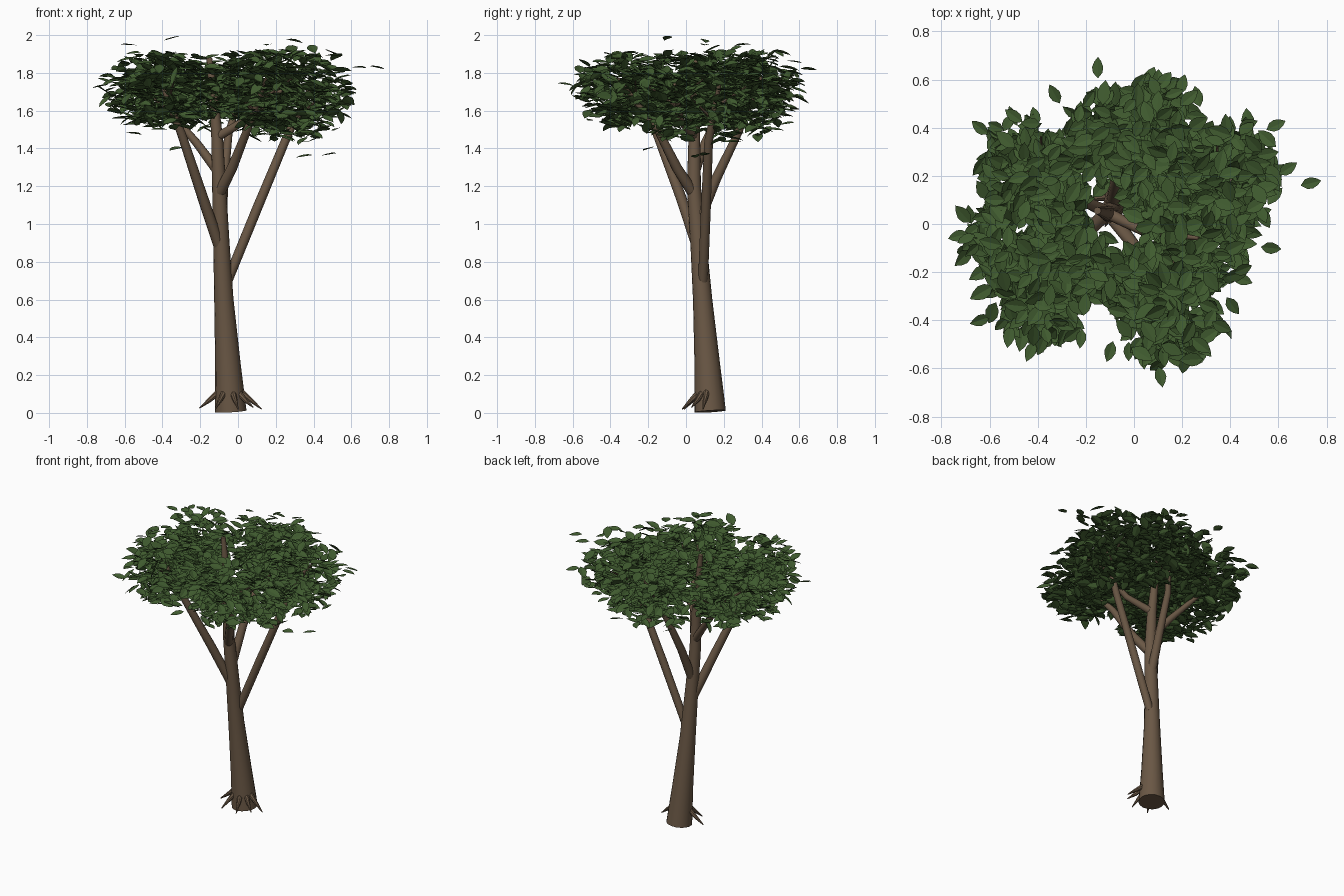
import bpy, bmesh, math, random
from mathutils import Vector, Matrix

random.seed(11)


def material(name, rgb):
    m = bpy.data.materials.new(name)
    m.diffuse_color = (*rgb, 1)
    return m


BARK = material("brown bark", (0.145, 0.097, 0.060))
LEAF = material("leaf green", (0.050, 0.103, 0.028))


def make_object(name, bm, mat, smooth):
    me = bpy.data.meshes.new(name)
    bm.to_mesh(me)
    bm.free()
    for p in me.polygons:
        p.use_smooth = smooth
    ob = bpy.data.objects.new(name, me)
    me.materials.append(mat)
    bpy.context.collection.objects.link(ob)
    if smooth:
        bpy.ops.object.select_all(action='DESELECT')
        ob.select_set(True)
        bpy.context.view_layer.objects.active = ob
        bpy.ops.object.shade_smooth_by_angle(angle=math.radians(40))
    return ob


def tube(name, path, sides=12):
    """Tapered limb through (x, y, z, radius) points."""
    bm = bmesh.new()
    pts = [Vector(p[:3]) for p in path]
    rings = []
    for i, p in enumerate(pts):
        d = pts[min(i + 1, len(pts) - 1)] - pts[max(i - 1, 0)]
        q = Vector((0, 0, 1)).rotation_difference(d)
        rings.append([bm.verts.new(p + q @ Vector((math.cos(a), math.sin(a), 0)) * path[i][3])
                      for a in (2 * math.pi * k / sides for k in range(sides))])
    for r0, r1 in zip(rings, rings[1:]):
        for k in range(sides):
            n = (k + 1) % sides
            bm.faces.new((r0[k], r0[n], r1[n], r1[k]))
    bm.faces.new(rings[0][::-1])
    bm.faces.new(rings[-1])
    return make_object(name, bm, BARK, True)


# Leaning trunk
tube("trunk", [(-0.038, 0.128, 0.008, 0.083), (-0.053, 0.113, 0.25, 0.068),
               (-0.075, 0.088, 0.6, 0.051), (-0.088, 0.066, 0.9, 0.043),
               (-0.1, 0.042, 1.2, 0.037), (-0.11, 0.044, 1.45, 0.031),
               (-0.13, 0.05, 1.68, 0.023), (-0.152, 0.055, 1.88, 0.015)], 16)

# Surface roots, on the front and sides of the base
for i, (x, y, z) in enumerate([(-0.205, 0.1, 0.025), (-0.12, -0.01, 0.02), (0.0, -0.02, 0.02),
                               (0.08, 0.03, 0.03), (0.125, 0.09, 0.02)]):
    c = Vector((-0.045, 0.12, 0))
    s = c.lerp(Vector((x, y, 0)), 0.36)
    tube(f"root_{i + 1}", [(s.x, s.y, 0.11, 0.018),
                           ((s.x + x) / 2, (s.y + y) / 2, 0.065, 0.012), (x, y, z, 0.003)], 8)

# Main branches: start, elbow where the crown begins, end inside the crown
BRANCHES = [
    [(-0.055, 0.09, 0.70, 0.026), (0.1, 0.105, 1.08, 0.026), (0.25, 0.12, 1.44, 0.023), (0.4, 0.18, 1.76, 0.01)],
    [(-0.095, 0.065, 0.87, 0.03), (-0.19, -0.03, 1.15, 0.028), (-0.3, -0.155, 1.48, 0.023), (-0.42, -0.24, 1.78, 0.009)],
    [(-0.09, 0.07, 1.02, 0.029), (-0.075, 0.16, 1.24, 0.026), (-0.05, 0.275, 1.48, 0.021), (0.04, 0.4, 1.78, 0.009)],
    [(-0.1, 0.04, 1.16, 0.03), (-0.03, -0.05, 1.3, 0.027), (0.05, -0.15, 1.5, 0.021), (0.15, -0.36, 1.77, 0.009)],
    [(-0.1, 0.045, 1.27, 0.027), (-0.22, 0.1, 1.43, 0.022), (-0.33, 0.16, 1.56, 0.017), (-0.48, 0.23, 1.74, 0.008)],
    [(-0.11, 0.045, 1.46, 0.025), (0.04, -0.03, 1.55, 0.02), (0.27, -0.06, 1.74, 0.008)],
]
for i, b in enumerate(BRANCHES):
    tube(f"branch_{i + 1}", b, 12)

# Twigs forking off the branch ends
for i, b in enumerate(BRANCHES):
    a, e = Vector(b[-2][:3]), Vector(b[-1][:3])
    for j, side in enumerate((-1, 1)):
        s = a.lerp(e, 0.35 + 0.2 * j)
        d = Vector((e.x - a.x, e.y - a.y, 0)).normalized()
        t = s + d * 0.08 + Vector((-d.y, d.x, 0)) * 0.16 * side + Vector((0, 0, 0.12))
        tube(f"twig_{i + 1}_{j + 1}", [(*s, 0.011), (*t, 0.004)], 6)


def add_leaf(bm, pos, yaw, pitch, roll, length):
    """Pointed leaf folded along its midrib."""
    w, n = length * 0.27, length
    shape = [(-0.5 * n, 0, 0), (0.5 * n, 0, -0.04 * n)]
    sides = [(-0.24 * n, w * 0.85), (0.02 * n, w), (0.28 * n, w * 0.62)]
    m = (Matrix.Translation(pos) @ Matrix.Rotation(yaw, 4, 'Z')
         @ Matrix.Rotation(pitch, 4, 'Y') @ Matrix.Rotation(roll, 4, 'X'))
    base, tip = [bm.verts.new(m @ Vector(p)) for p in shape]
    left = [bm.verts.new(m @ Vector((x, y, 0.15 * y))) for x, y in sides]
    right = [bm.verts.new(m @ Vector((x, -y, 0.15 * y))) for x, y in sides]
    bm.faces.new([base, tip] + left[::-1])
    bm.faces.new([base] + right + [tip])


# Leaf clumps: centre, horizontal radius, vertical radius, leaf count
CLUMPS = [
    ((0.37, 0.19, 1.68), 0.23, 0.23, 300), ((0.08, 0.4, 1.69), 0.20, 0.22, 260),
    ((0.14, -0.35, 1.70), 0.22, 0.21, 260), ((0.25, -0.08, 1.67), 0.23, 0.23, 270),
    ((-0.47, -0.08, 1.70), 0.23, 0.20, 260), ((-0.44, 0.22, 1.72), 0.21, 0.19, 210),
    ((-0.36, -0.31, 1.69), 0.21, 0.20, 230), ((-0.12, 0.38, 1.70), 0.17, 0.20, 150),
    ((0.12, 0.16, 1.69), 0.19, 0.20, 180), ((-0.23, -0.13, 1.69), 0.18, 0.17, 150),
    ((-0.25, 0.08, 1.70), 0.15, 0.16, 110), ((-0.06, -0.22, 1.70), 0.13, 0.16, 80),
]
for i, (c, rh, rv, count) in enumerate(CLUMPS):
    bm = bmesh.new()
    made = 0
    while made < count:
        v = Vector([random.uniform(-1, 1) for _ in range(3)])
        if v.length > 1:
            continue
        # soft rim, narrower underneath
        v *= random.uniform(0.9, 1.2)
        k = 1 + 0.15 * v.z
        p = Vector(c) + Vector((v.x * rh * k, v.y * rh * k, v.z * rv))
        made += 1
        # small opening around the trunk top and in front of it
        if math.hypot(p.x + 0.12, p.y - 0.06) < 0.09 or math.hypot(p.x + 0.04, p.y + 0.05) < 0.06:
            continue
        if math.hypot(p.x + 0.15, p.y + 0.42) < 0.09:
            continue
        yaw = math.atan2(p.y - c[1], p.x - c[0]) + random.gauss(0, 0.9)
        add_leaf(bm, p, yaw, random.gauss(0.03, 0.33), random.gauss(0, 0.33),
                 random.uniform(0.08, 0.112))
    make_object(f"leaf_clump_{i + 1}", bm, LEAF, False)

# Stray leaves around the outline
bm = bmesh.new()
for x, y, z in [(0.735, 0.17, 1.83), (-0.15, 0.65, 1.82), (0.11, -0.635, 1.74), (-0.73, -0.05, 1.73),
                (0.64, 0.23, 1.83), (0.59, 0.41, 1.72), (0.45, -0.23, 1.7), (0.41, -0.34, 1.66),
                (-0.64, 0.4, 1.83), (-0.5, 0.45, 1.8), (-0.64, -0.4, 1.65), (-0.43, -0.53, 1.75),
                (-0.35, -0.1, 1.985), (-0.58, 0.1, 1.95), (0.3, 0.1, 1.97), (0.16, 0.3, 1.95),
                (0.35, 0.05, 1.36), (0.48, 0.1, 1.37), (-0.33, -0.2, 1.4), (-0.55, -0.1, 1.48),
                (0.2, 0.58, 1.8), (-0.33, 0.54, 1.78), (0.57, -0.1, 1.7), (-0.1, -0.53, 1.76)]:
    add_leaf(bm, Vector((x, y, z)), math.atan2(y, x) + random.uniform(-0.3, 0.3),
             random.uniform(-0.2, 0.3), random.uniform(-0.3, 0.3), 0.09)
make_object("stray_leaves", bm, LEAF, False)
